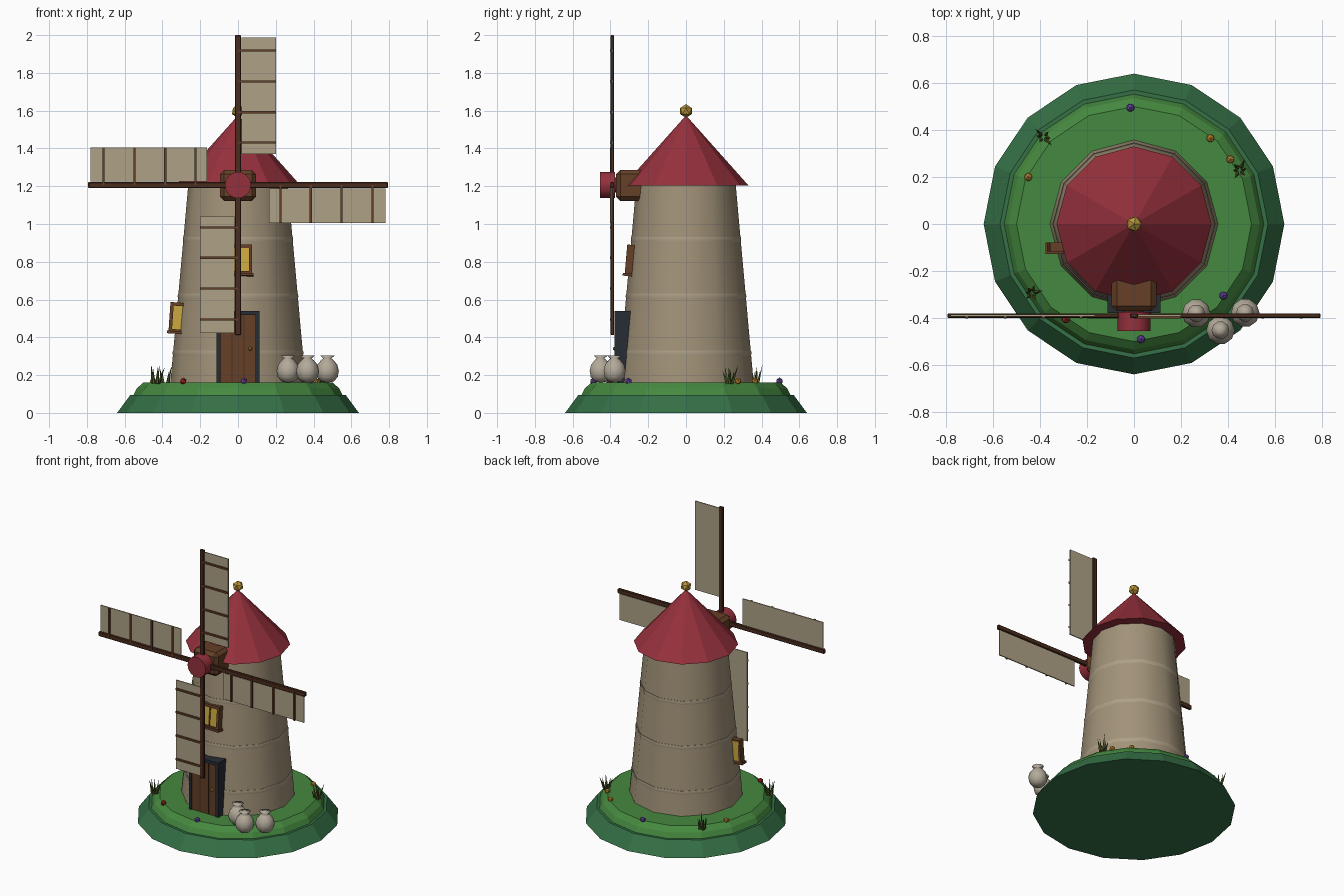
import bpy, bmesh, math, random
from math import pi, sin, cos
from mathutils import Matrix, Vector

if "Cube" in bpy.data.objects:
    bpy.data.objects.remove(bpy.data.objects["Cube"])

random.seed(4)
COLORS = {
    "turf": (0.06, 0.25, 0.05), "bank": (0.035, 0.16, 0.06), "stone": (0.36, 0.29, 0.19),
    "band": (0.42, 0.35, 0.24), "roof": (0.30, 0.03, 0.045), "gold": (0.50, 0.30, 0.04),
    "wood": (0.13, 0.05, 0.02), "dark_wood": (0.07, 0.025, 0.012), "iron": (0.02, 0.025, 0.035),
    "cloth": (0.43, 0.36, 0.24), "sack": (0.45, 0.40, 0.32), "grass": (0.08, 0.11, 0.02),
    "glass": (0.60, 0.40, 0.05), "purple": (0.15, 0.06, 0.40), "orange": (0.55, 0.25, 0.03),
    "red": (0.40, 0.02, 0.02)}
MATS = {}
for key, c in COLORS.items():
    MATS[key] = bpy.data.materials.new(key)
    MATS[key].diffuse_color = (*c, 1)


def finish(name, bm, mat, smooth=False):
    me = bpy.data.meshes.new(name)
    bmesh.ops.recalc_face_normals(bm, faces=bm.faces)
    for f in bm.faces:
        f.smooth = smooth and len(f.verts) <= 4
    bm.to_mesh(me)
    bm.free()
    me.materials.append(MATS[mat])
    ob = bpy.data.objects.new(name, me)
    bpy.context.collection.objects.link(ob)
    return ob


def lathe(name, profile, n, mat, loc=(0, 0, 0), smooth=False):
    """Closed surface of revolution around z from (radius, height) points."""
    bm = bmesh.new()
    rings = []
    for r, z in profile:
        if r == 0:
            rings.append([bm.verts.new((loc[0], loc[1], loc[2] + z))] * n)
        else:
            rings.append([bm.verts.new((loc[0] + r * cos(2 * pi * i / n),
                                        loc[1] + r * sin(2 * pi * i / n), loc[2] + z)) for i in range(n)])
    for a, b in zip(rings, rings[1:]):
        for i in range(n):
            j = (i + 1) % n
            bm.faces.new(list(dict.fromkeys((a[i], a[j], b[j], b[i]))))
    for ring, (r, z) in ((rings[0], profile[0]), (rings[-1], profile[-1])):
        if r > 0:
            bm.faces.new(ring)
    return finish(name, bm, mat, smooth)


def box(name, lo, hi, mat, matrix=None, bevel=0):
    bm = bmesh.new()
    lo, hi = Vector(lo), Vector(hi)
    bmesh.ops.create_cube(bm, size=1, matrix=Matrix.Translation((lo + hi) / 2) @ Matrix.Diagonal((*(hi - lo), 1)))
    if bevel:
        bmesh.ops.bevel(bm, geom=bm.edges[:], offset=bevel, segments=1, affect='EDGES')
    if matrix:
        bm.transform(matrix)
    return finish(name, bm, mat)


def ball(name, loc, r, mat):
    bm = bmesh.new()
    bmesh.ops.create_icosphere(bm, subdivisions=1, radius=r, matrix=Matrix.Translation(loc))
    return finish(name, bm, mat)


# Stepped grassy mound
lathe("mound_bank", [(0.64, 0), (0.57, 0.095), (0.50, 0.095)], 16, "bank")
lathe("mound_top", [(0.555, 0.09), (0.535, 0.13), (0.50, 0.162)], 16, "turf")


# Tapered tower with slightly raised stone bands
def tower_r(z):
    return 0.358 - (z - 0.16) * 0.095 / 1.05


lathe("tower", [(tower_r(0.15), 0.15), (tower_r(1.215), 1.215)], 12, "stone", smooth=True)
for i, z in enumerate((0.317, 0.618, 0.917)):
    lathe(f"stone_band_{i}", [(tower_r(z) + 0.001, z - 0.013), (tower_r(z) + 0.003, z),
                              (tower_r(z) + 0.001, z + 0.013)], 12, "band", smooth=True)

# Conical roof and finial
lathe("roof", [(0.33, 1.205), (0, 1.575)], 12, "roof")
ball("roof_finial", (0, 0, 1.598), 0.036, "gold")

# Door with iron frame, planks and knob
box("door", (-0.095, -0.37, 0.16), (0.095, -0.30, 0.52), "wood")
for s in (-1, 1):
    box("door_post", (s * 0.103 - 0.01, -0.378, 0.16), (s * 0.103 + 0.01, -0.29, 0.54), "iron")
    box("door_seam", (s * 0.032 - 0.003, -0.372, 0.165), (s * 0.032 + 0.003, -0.36, 0.515), "dark_wood")
box("door_lintel", (-0.113, -0.378, 0.518), (0.113, -0.28, 0.54), "iron")
ball("door_knob", (0.065, -0.376, 0.34), 0.012, "gold")


# Windows: glowing pane, frame bars, mullion and sill
def window(name, matrix):
    w, h = 0.075, 0.08
    box(name + "_pane", (-w + 0.01, -0.012, -h + 0.01), (w - 0.01, 0.02, h - 0.01), "glass", matrix)
    for s in (-1, 1):
        box(name + "_jamb", (s * (w - 0.009) - 0.009, -0.02, -h), (s * (w - 0.009) + 0.009, 0.02, h), "wood", matrix)
        box(name + "_rail", (-w, -0.02, s * (h - 0.009) - 0.009), (w, 0.02, s * (h - 0.009) + 0.009), "wood", matrix)
    box(name + "_mullion", (-0.005, -0.017, -h), (0.005, 0.01, h), "wood", matrix)
    box(name + "_sill", (-w - 0.008, -0.03, -h - 0.006), (w + 0.008, 0.02, -h + 0.008), "wood", matrix)


window("front_window", Matrix.Translation((0, -0.298, 0.81)) @ Matrix.Rotation(-0.09, 4, 'X'))
window("side_window", Matrix.Translation((-0.288, -0.098, 0.502)) @ Matrix.Rotation(0.07, 4, 'Y'))

# Wind shaft housing, shaft and hub
HUB = 1.206
box("shaft_housing", (-0.095, -0.37, HUB - 0.083), (0.095, -0.17, HUB + 0.08), "wood", bevel=0.022)
turn = Matrix.Translation((0, 0, HUB)) @ Matrix.Rotation(pi / 2, 4, 'X')
for name, r, y0, y1, mat in (("hub", 0.07, 0.375, 0.455, "roof"), ("shaft", 0.04, 0.30, 0.40, "dark_wood")):
    lathe(name, [(r, y0), (r, y1)], 14, mat, smooth=True).data.transform(turn)

# Four sails turned about the hub
for k in range(4):
    m = Matrix.Translation((0, -0.39, HUB)) @ Matrix.Rotation(k * pi / 2, 4, 'Y')
    box(f"sail_stock_{k}", (-0.016, -0.01, 0), (0.016, 0.01, 0.794), "dark_wood", m, bevel=0.004)
    box(f"sail_cloth_{k}", (0.018, -0.003, 0.165), (0.20, 0.004, 0.782), "cloth", m)
    for z in (0.225, 0.385, 0.548, 0.712):
        box(f"sail_bar_{k}", (0, -0.013, z - 0.006), (0.20, -0.001, z + 0.006), "wood", m)

# Flour sacks with tied necks
for i, (x, y) in enumerate(((0.265, -0.38), (0.368, -0.452), (0.473, -0.378))):
    lathe(f"sack_{i}", [(0, 0), (0.034, 0.006), (0.055, 0.03), (0.061, 0.062), (0.053, 0.095), (0.032, 0.12),
                        (0.021, 0.128), (0.038, 0.143), (0, 0.145)], 10, "sack", (x, y, 0.16), True)

# Flowers
for i, (x, y, mat) in enumerate((
        (-0.015, 0.495, "purple"), (0.38, -0.305, "purple"), (0.03, -0.49, "purple"), (-0.29, -0.405, "red"),
        (0.325, 0.365, "orange"), (0.41, 0.275, "orange"), (-0.45, 0.20, "orange"))):
    ball(f"flower_{i}", (x, y, 0.168), 0.019, mat)

# Grass tufts of leaning thin cones
for i, (x, y) in enumerate(((-0.385, 0.37), (0.45, 0.23), (-0.435, -0.295))):
    bm = bmesh.new()
    for k in range(6):
        a = k * pi / 3 + random.uniform(-0.3, 0.3)
        h = random.uniform(0.07, 0.115)
        m = (Matrix.Translation((x + 0.015 * cos(a), y + 0.015 * sin(a), 0.155)) @ Matrix.Rotation(a, 4, 'Z')
             @ Matrix.Rotation(random.uniform(0.1, 0.4), 4, 'Y') @ Matrix.Translation((0, 0, h / 2)))
        bmesh.ops.create_cone(bm, cap_ends=True, segments=4, radius1=0.009, radius2=0, depth=h, matrix=m)
    finish(f"grass_tuft_{i}", bm, "grass")

for m in bpy.data.materials:
    if m.users and not m.is_grease_pencil:
        m.use_nodes = True
        m.node_tree.nodes["Principled BSDF"].inputs["Base Color"].default_value = m.diffuse_color
